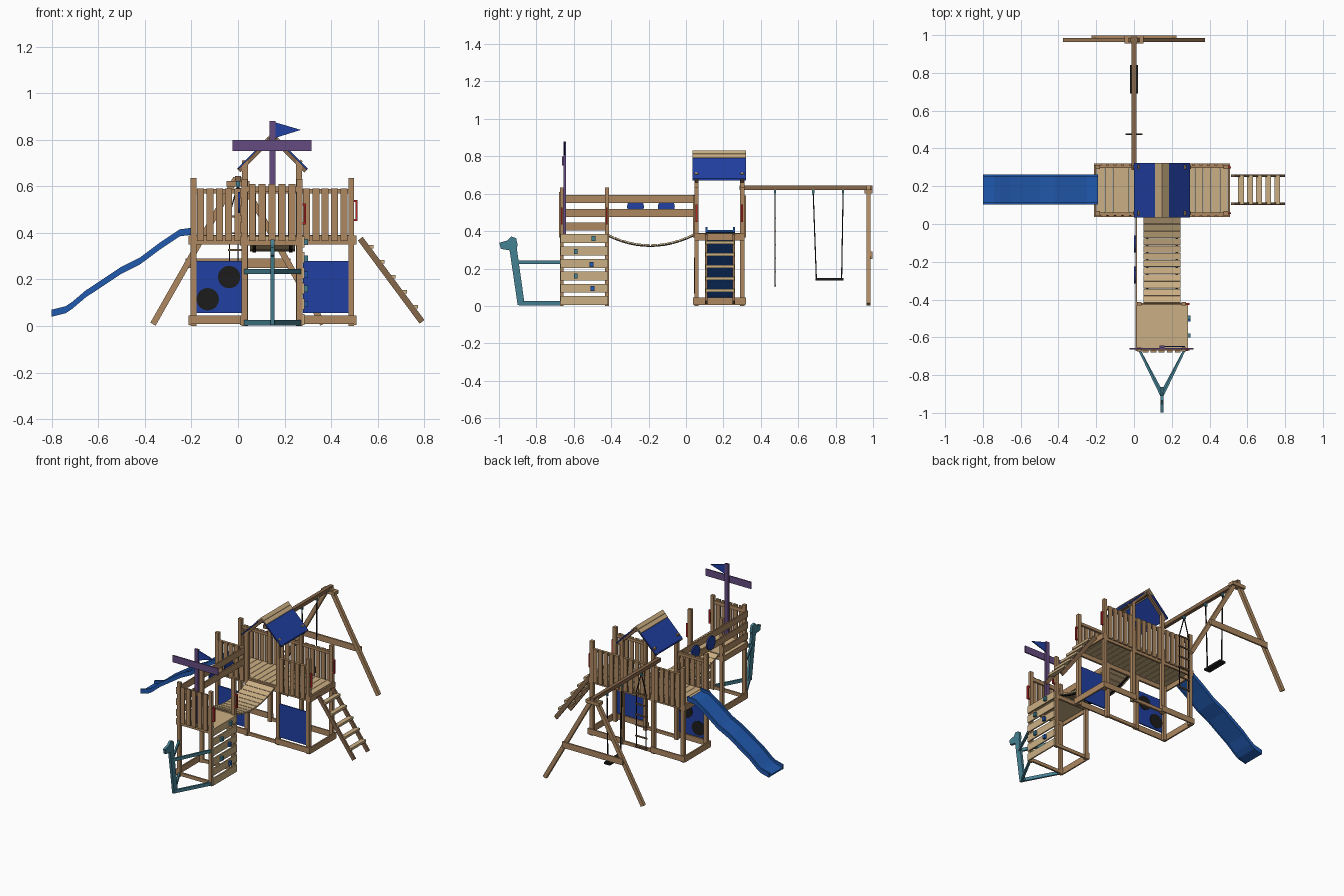
import bpy, bmesh, math
from mathutils import Vector, Matrix

cube = bpy.data.objects.get("Cube")
if cube:
    bpy.data.objects.remove(cube)

def material(name, r, g, b):
    m = bpy.data.materials.new(name)
    m.use_nodes = True
    m.diffuse_color = (r, g, b, 1)
    m.node_tree.nodes["Principled BSDF"].inputs["Base Color"].default_value = (r, g, b, 1)
    return m

WOOD = material("wood", .42, .25, .12)
DARK = material("dark wood", .24, .135, .07)
TAN = material("pale wood", .60, .43, .23)
BLUE = material("panel blue", .015, .05, .36)
SLIDE = material("slide blue", .015, .10, .42)
TEAL = material("teal", .06, .22, .29)
PURPLE = material("purple", .13, .07, .22)
RED = material("red", .5, .02, .02)
BLACK = material("black", .012, .012, .012)

def finish(name, bm, mat):
    bmesh.ops.recalc_face_normals(bm, faces=bm.faces)
    me = bpy.data.meshes.new(name)
    bm.to_mesh(me)
    bm.free()
    me.materials.append(mat)
    ob = bpy.data.objects.new(name, me)
    bpy.context.collection.objects.link(ob)
    return ob

def box(name, x, y, z, mat):
    bm = bmesh.new()
    lo, hi = Vector((x[0], y[0], z[0])), Vector((x[1], y[1], z[1]))
    bmesh.ops.create_cube(bm, size=1, matrix=Matrix.Translation((lo + hi) / 2) @ Matrix.Diagonal((*(hi - lo), 1)))
    return finish(name, bm, mat)

def beam(name, p, q, w, h, mat):
    """Bar from p to q, w wide sideways and h deep."""
    p, q = Vector(p), Vector(q)
    d = (q - p).normalized()
    side = d.cross(Vector((0, 0, 1)))
    side = side.normalized() if side.length > .001 else Vector((0, 1, 0))
    rot = Matrix((d, side, side.cross(d))).transposed().to_4x4()
    bm = bmesh.new()
    bmesh.ops.create_cube(bm, size=1, matrix=Matrix.Translation((p + q) / 2) @ rot
                          @ Matrix.Diagonal(((q - p).length, w, h, 1)))
    return finish(name, bm, mat)

def prism(name, pts, axis, lo, hi, mat):
    """Outline in the plane across the x or y axis, given depth along it."""
    bm = bmesh.new()
    put = (lambda a, b: (lo, a, b)) if axis == "x" else (lambda a, b: (a, lo, b))
    face = bm.faces.new([bm.verts.new(put(*p)) for p in pts])
    ext = bmesh.ops.extrude_face_region(bm, geom=[face])
    move = Vector((hi - lo, 0, 0)) if axis == "x" else Vector((0, hi - lo, 0))
    bmesh.ops.translate(bm, vec=move, verts=[v for v in ext["geom"] if isinstance(v, bmesh.types.BMVert)])
    return finish(name, bm, mat)

def disc(name, a, b, r, axis, lo, hi, mat, n=24):
    pts = [(a + r * math.cos(math.tau * i / n), b + r * math.sin(math.tau * i / n)) for i in range(n)]
    return prism(name, pts, axis, lo, hi, mat)

def slats(name, x0, x1, y, z, count, mat):
    pitch = (x1 - x0) / count
    for i in range(count):
        c = x0 + pitch * (i + .5)
        box(name, (c - .015, c + .015), y, z, mat)

# Main tower posts, fences and ground boards
FRONT, BACK = (.045, .068), (.29, .312)
for y in (FRONT, BACK):
    for x, top in ((-.203, .635), (.018, .71), (.25, .71), (.475, .635)):
        box("tower_post", (x, x + .024), y, (0, top), WOOD)
    box("tower_rim", (-.2, .5), (y[0] + .005, y[1] - .005), (.35, .388), WOOD)
for outer, rail in (((.037, .046), (.046, .06)), ((.311, .32), (.297, .311))):
    bays = [(-.18, .02), (.274, .475)] + ([(.042, .25)] if outer[0] > .2 else [])
    for x0, x1 in bays:
        slats("fence_slat", x0, x1, outer, (.365, .59), 5, WOOD)
        box("fence_rail", (x0, x1), rail, (.57, .588), WOOD)
    for x0, x1 in ((-.212, .042), (.25, .508)):
        box("ground_board", (x0, x1), outer, (.008, .046), WOOD)
    box("ground_sill", (.04, .25), rail, (.005, .026), WOOD)
for x in (-.212, .498):
    box("end_ground_board", (x, x + .01), (.04, .316), (.005, .046), WOOD)
    box("end_rim", (x, x + .01), (.045, .312), (.35, .388), WOOD)

# Tower floor boards
for i in range(16):
    x = -.198 + .0435 * i
    box("floor_board", (x, x + .041), (.062, .296), (.378, .39), TAN)

# Blue wall panels, one with round dark openings
for x0, x1 in ((-.195, .015), (.278, .495)):
    box("wall_panel", (x0, x1), (.046, .054), (.055, .28), BLUE)
for x, z in ((-.13, .115), (-.038, .21)):
    disc("panel_opening", x, z, .048, "y", .043, .057, BLACK)

# Roof: rafters, blue sheets and pale ridge boards
RX, RZ = .148, .828
for s in (-1, 1):
    at = lambda d, drop=0: (RX + s * d, RZ - d - drop)
    for y in (.058, .3):
        a, b = at(.0, .016), at(.145, .016)
        beam("rafter", (a[0], y, a[1]), (b[0], y, b[1]), .018, .022, DARK)
    prism("roof_sheet", [at(.025), at(.148), at(.148, .01), at(.025, .01)], "y", .035, .322, BLUE)
    for d in (0, .0195):
        prism("ridge_board", [at(d, -.004), at(d + .018, -.004), at(d + .018, .008), at(d, .008)],
              "y", .035, .322, TAN)
    for y in (.055, .3):
        x, z = at(.122)
        beam("roof_bolt", (x, y, z), (x + s * .004, y, z + .004), .012, .012, TAN)
box("ridge_beam", (RX - .01, RX + .01), (.05, .31), (.79, .82), DARK)

# Slide
path = [(-.8, .055), (-.74, .07), (-.71, .09), (-.655, .137), (-.59, .18), (-.5, .24),
        (-.42, .28), (-.33, .347), (-.25, .4), (-.19, .408)]
def strip(up, down):
    return [(x, z + up) for x, z in path] + [(x, z - down) for x, z in reversed(path)]
prism("slide_bed", strip(-.003, .013), "y", .108, .257, SLIDE)
for y in (.104, .25):
    prism("slide_side", strip(.015, .015), "y", y, y + .011, SLIDE)

# Ladder
top, foot = Vector((.525, 0, .375)), Vector((.79, 0, .018))
for y in (.108, .255):
    shift = Vector((0, y, 0))
    beam("ladder_rail", top + shift, foot + shift, .013, .026, DARK)
for i in range(5):
    c = top.lerp(foot, .12 + .18 * i) + Vector((.01, 0, .008))
    beam("ladder_rung", c + Vector((0, .104, 0)), c + Vector((0, .26, 0)), .03, .016, TAN)

# Red grab handles
for x, ys, z in ((.5, (.057, .3), .45), (.28, (-.664, -.424), .435)):
    for y in ys:
        box("handle", (x + .004, x + .013), (y - .005, y + .005), (z, z + .092), RED)
        for h in (z, z + .082):
            box("handle_foot", (x - .004, x + .01), (y - .005, y + .005), (h, h + .01), RED)

# Bow tower posts, deck and rails
for x in (.016, .252):
    for y in (-.674, -.432):
        box("bow_post", (x, x + .024), (y, y + .02), (0, .632), WOOD)
box("bow_deck", (.013, .283), (-.665, -.425), (.37, .384), TAN)
for y in (-.668, -.43):
    box("bow_rim", (.018, .275), (y, y + .012), (.345, .371), WOOD)
slats("bow_slat", .04, .252, (-.68, -.67), (.365, .61), 5, WOOD)
box("bow_slat_rail", (.04, .252), (-.67, -.66), (.575, .6), WOOD)
for z in (.402, .475, .55):
    box("bow_side_rail", (.008, .017), (-.672, -.412 if z < .45 else .06), (z, z + .043), WOOD)
for y in (-.27, -.105):
    disc("rail_porthole", y, .53, .045, "x", -.001, .008, BLUE)
box("bow_side_rim", (.008, .017), (-.672, -.412), (.345, .384), WOOD)
box("bow_side_ground_board", (.008, .017), (-.672, -.412), (.004, .046), WOOD)
for y in (-.668, -.43):
    box("bow_ground_sill", (.03, .265), (y, y + .012), (.004, .026), WOOD)

# Climbing wall and holds
for i in range(6):
    z = .004 + .0665 * i
    box("climbing_board", (.276, .285), (-.672, -.418), (z, z + .048), TAN)
for y, z, m in ((-.495, .36, TEAL), (-.59, .29, TEAL), (-.505, .222, SLIDE), (-.59, .16, TEAL), (-.5, .094, SLIDE)):
    box("climbing_hold", (.284, .3), (y - .01, y + .01), (z - .013, z + .013), m)

# Hanging plank bridge
def sag(y):
    t = (y + .19) / .23
    return .325 + .056 * t * t
step = .46 / 12
for i in range(12):
    a = -.42 + step * i
    b = a + step
    beam("bridge_plank", (.148, a + .002, sag(a)), (.148, b - .002, sag(b)), .195, .009, TAN)
    for x in (.07, .226):
        beam("bridge_strap", (x, a, sag(a) - .007), (x, b, sag(b) - .007), .014, .005, BLACK)

# Mast, yard and flag
box("mast", (.135, .161), (-.656, -.642), (.38, .88), PURPLE)
box("yard", (-.024, .315), (-.664, -.656), (.752, .798), PURPLE)
prism("flag", [(.161, .874), (.27, .842), (.161, .808)], "y", -.652, -.646, BLUE)

# Bow stem, figurehead and converging beams
for x in (.03, .266):
    beam("bow_low_beam", (x, -.67, .014), (.148, -.89, .014), .012, .022, TEAL)
    beam("bow_high_beam", (x, -.67, .234), (.148, -.915, .234), .012, .02, TEAL)
prism("bow_stem", [(-.9, .004), (-.862, .004), (-.905, .31), (-.945, .31)], "x", .14, .156, TEAL)
prism("figurehead", [(-.998, .338), (-.99, .305), (-.95, .298), (-.908, .295), (-.9, .325),
                     (-.908, .362), (-.935, .372), (-.955, .35)], "x", .14, .156, TEAL)

# Swing frame
box("swing_beam", (-.012, .012), (.285, .998), (.62, .645), DARK)
for s in (-1, 1):
    beam("swing_leg", (s * .008, .975, .635), (s * .365, .975, .008), .022, .026, WOOD)
box("swing_cross_bar", (-.225, .225), (.986, .997), (.25, .29), WOOD)
box("swing_apex_plate", (-.05, .05), (.955, .998), (.6, .622), WOOD)

# Seat swing and rope ladder
for top_y, low_y in ((.68, .697), (.84, .832)):
    beam("swing_rope", (0, top_y, .61), (0, low_y, .145), .006, .006, BLACK)
    box("swing_hook", (-.008, .008), (top_y - .006, top_y + .006), (.6, .622), TEAL)
box("swing_seat", (-.022, .022), (.692, .842), (.135, .148), BLACK)
box("ladder_hook", (-.008, .008), (.47, .482), (.6, .622), TEAL)
for s in (-1, 1):
    beam("rope_ladder_top", (0, .476, .61), (s * .036, .476, .48), .005, .005, BLACK)
    beam("rope_ladder_side", (s * .036, .476, .48), (s * .036, .476, .1), .005, .005, BLACK)
for i in range(6):
    z = .11 + .072 * i
    box("rope_ladder_rung", (-.044, .044), (.472, .48), (z - .004, z + .004), DARK)
